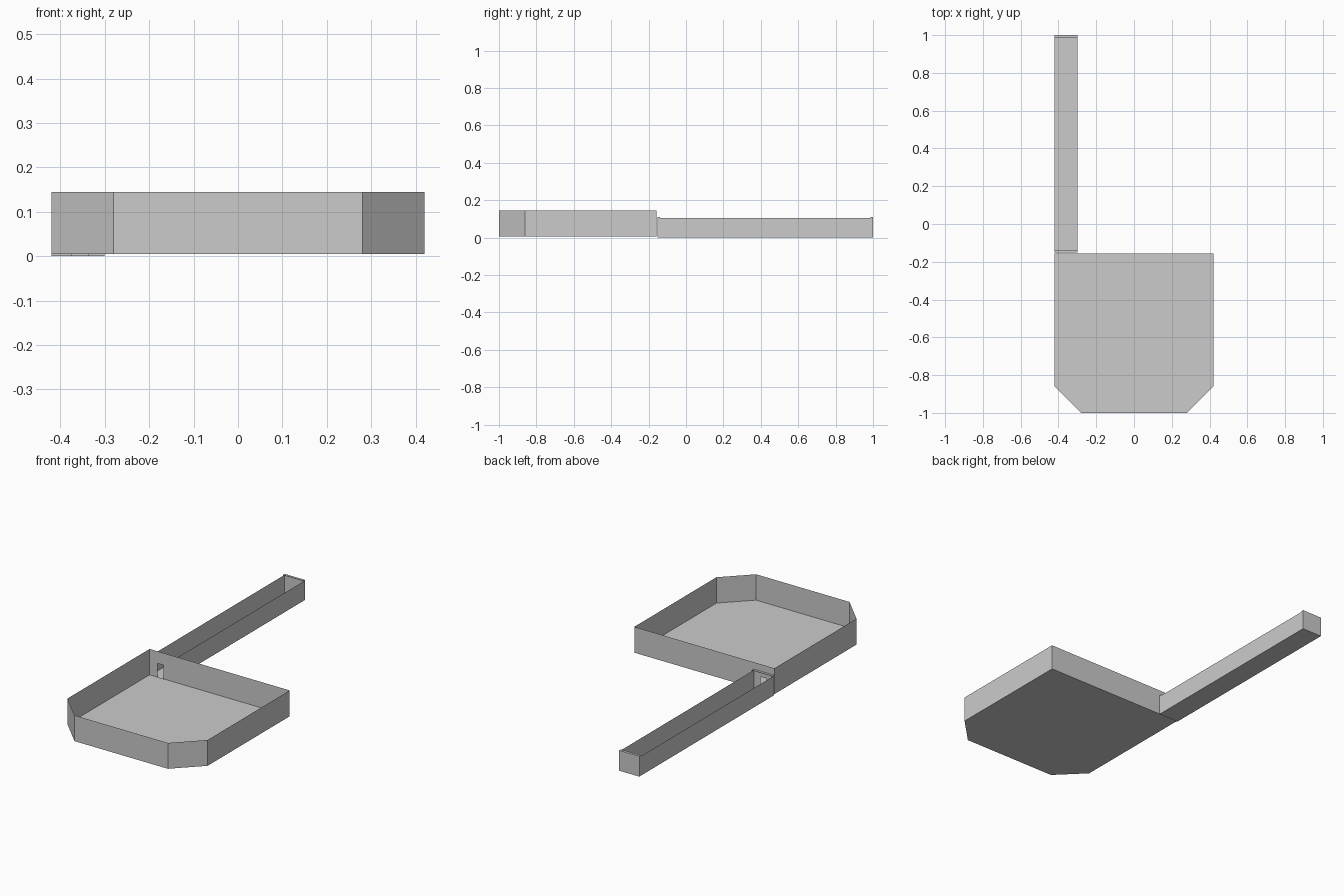
import bpy

if "Cube" in bpy.data.objects:
    bpy.data.objects.remove(bpy.data.objects["Cube"])


def sheet(name, polys):
    """Thin-sheet part from a short list of polygons, corners merged."""
    verts, faces = [], []
    for poly in polys:
        face = []
        for p in poly:
            if p not in verts:
                verts.append(p)
            face.append(verts.index(p))
        faces.append(face)
    me = bpy.data.meshes.new(name)
    me.from_pydata(verts, [], faces)
    ob = bpy.data.objects.new(name, me)
    bpy.context.collection.objects.link(ob)
    return ob


def wall(a, b, z0, z1):
    """Upright quad between two plan points."""
    return [(*a, z0), (*b, z0), (*b, z1), (*a, z1)]


def gate_wall(x0, x1, y, z0, z1, g0, g1, gz):
    """Upright wall along x with a doorway from g0 to g1, up to height gz."""
    return [[(x0, y, z0), (g0, y, z0), (g0, y, gz), (g1, y, gz), (g1, y, z0),
             (x1, y, z0), (x1, y, z1), (x0, y, z1)]]


B, T = 0.005, 0.145          # tray bottom and rim
YB = -0.157                  # tray back wall
GATE = (-0.375, -0.337, 0.08)

# Tray: floor with clipped front corners and upright walls
plan = [(-0.42, YB), (-0.42, -0.86), (-0.28, -1), (0.28, -1), (0.42, -0.86), (0.42, YB)]
sheet("tray", [[(*p, B) for p in plan]]
      + [wall(a, b, B, T) for a, b in zip(plan, plan[1:])]
      + gate_wall(-0.42, 0.42, YB, B, T, *GATE))

# Launch lane: long open trough with a doorway into the tray
x0, x1, y0, y1, H, L = -0.42, -0.30, -0.152, 1.0, 0.105, 0.11
sheet("lane", [[(x0, y0, 0), (x1, y0, 0), (x1, y1, 0), (x0, y1, 0)],
               wall((x0, y0), (x0, y1), 0, H), wall((x1, y0), (x1, y1), 0, H),
               wall((x0, y1), (x1, y1), 0, L)]
      + gate_wall(x0, x1, y0, 0, L, *GATE))

# Narrow lips on top of the lane's end walls
for name, a, b in (("near_lip", y0, y0 + 0.014), ("far_lip", y1 - 0.014, y1)):
    sheet(name, [[(x0, a, L), (x1, a, L), (x1, b, L), (x0, b, L)],
                 wall((x0, a), (x0, b), H, L), wall((x1, a), (x1, b), H, L)])
